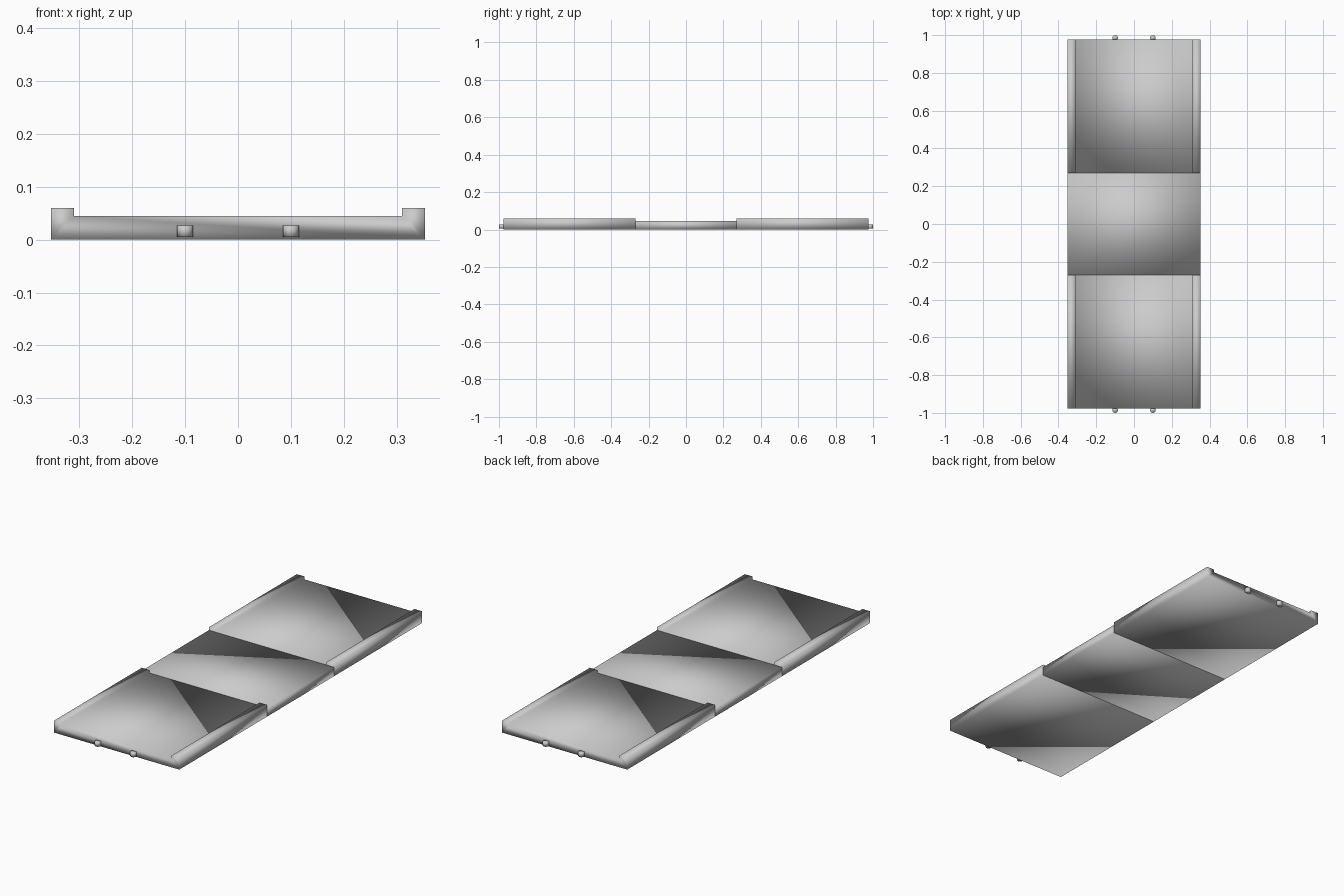
import bpy, bmesh
from mathutils import Matrix

if "Cube" in bpy.data.objects:
    bpy.data.objects.remove(bpy.data.objects["Cube"])


def finish(name, bm):
    bmesh.ops.recalc_face_normals(bm, faces=bm.faces)
    mesh = bpy.data.meshes.new(name)
    bm.to_mesh(mesh)
    bm.free()
    mesh.shade_smooth()
    ob = bpy.data.objects.new(name, mesh)
    bpy.context.collection.objects.link(ob)
    return ob


def prism(name, profile, y0, y1):
    """Extrude a closed x/z profile along y."""
    bm = bmesh.new()
    front = [bm.verts.new((x, y0, z)) for x, z in profile]
    back = [bm.verts.new((x, y1, z)) for x, z in profile]
    n = len(profile)
    for i in range(n):
        j = (i + 1) % n
        bm.faces.new((front[i], front[j], back[j], back[i]))
    bm.faces.new(front[::-1])
    bm.faces.new(back)
    return finish(name, bm)


W, RAIL, DECK, TOP = 0.353, 0.31, 0.045, 0.06
SEAM, END = 0.27, 0.977

# Middle deck: plain slab
prism("middle_deck", [(-W, 0), (-W, DECK), (W, DECK), (W, 0)], -SEAM, SEAM)

# End decks with raised side rails
half = [(-W, 0), (-W, TOP), (-RAIL, TOP), (-RAIL, DECK)]
railed = half + [(-x, z) for x, z in reversed(half)]
prism("front_deck", railed, -END, -SEAM)
prism("back_deck", railed, SEAM, END)

# Small upright pegs on both ends
for side, sy in (("front", -1), ("back", 1)):
    for hand, sx in (("left", -1), ("right", 1)):
        bm = bmesh.new()
        bmesh.ops.create_cone(bm, cap_ends=True, segments=12,
                              radius1=0.015, radius2=0.015, depth=0.022,
                              matrix=Matrix.Translation((sx * 0.1, sy * 0.985, 0.016)))
        finish(f"{side}_{hand}_peg", bm)
